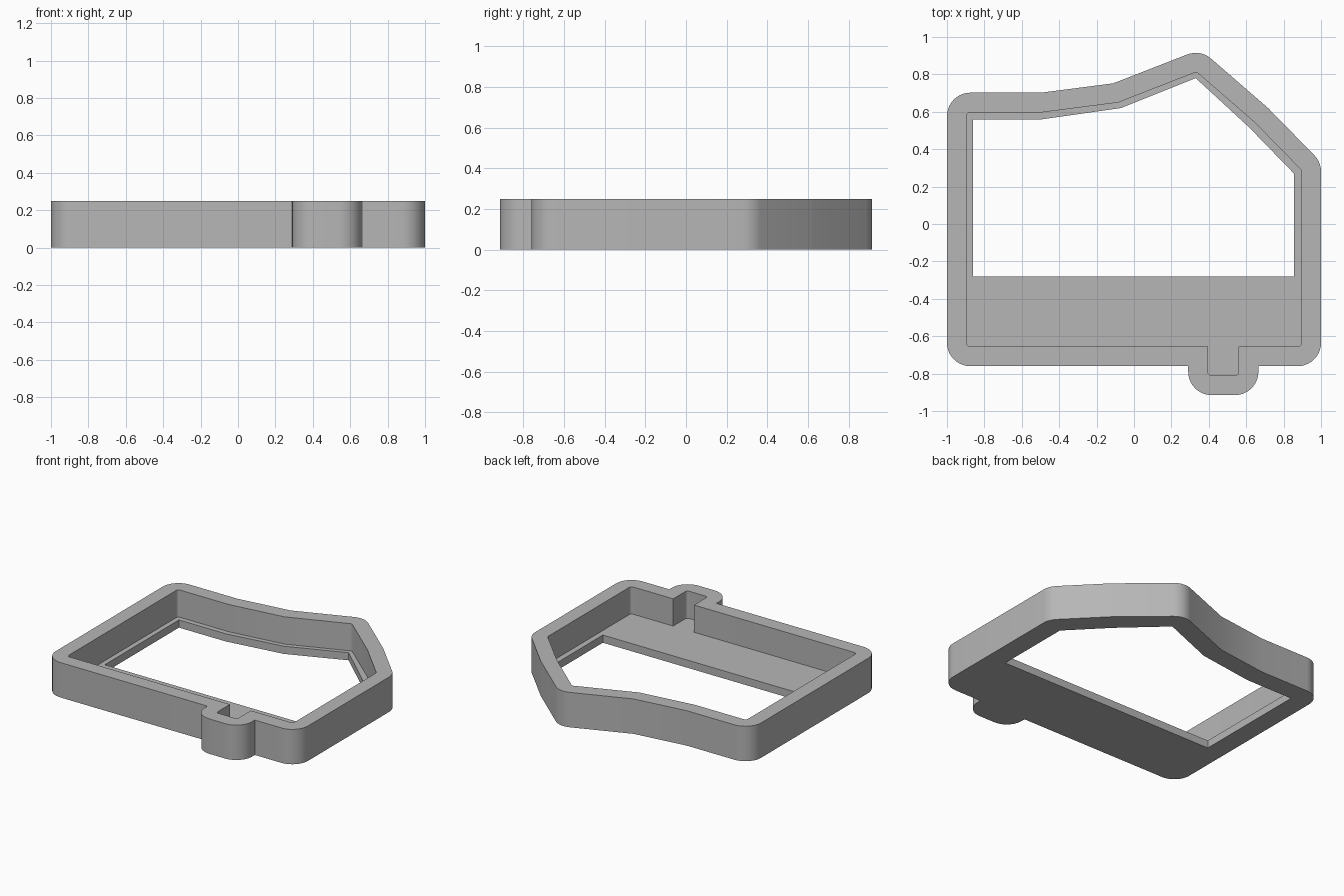
import bpy, bmesh, math
from mathutils import Vector

cube = bpy.data.objects.get("Cube")
if cube:
    bpy.data.objects.remove(cube, do_unlink=True)

HEIGHT, FLOOR = 0.25, 0.055

grey = bpy.data.materials.new("plain grey")
grey.use_nodes = True
grey.diffuse_color = (0.47, 0.47, 0.47, 1)
grey.node_tree.nodes["Principled BSDF"].inputs["Base Color"].default_value = grey.diffuse_color

# Counter-clockwise core outline, including the front notch
core = [(-.875, -.635), (.415, -.635), (.415, -.79), (.54, -.79), (.54, -.635),
        (.875, -.635), (.875, .28), (.63, .53), (.33, .79), (-.08, .63),
        (-.49, .577), (-.875, .577)]

# Opening through the floor
window = [(-.86, -.28), (.855, -.28), (.855, .27), (.615, .517), (.33, .78),
          (-.07, .62), (-.49, .56), (-.86, .56)]


def grow(points, radius, step=math.radians(9)):
    """Offset an outline outwards: round outer corners, mitred inner corners."""
    result = []
    pts = [Vector(p) for p in points]
    for i, p in enumerate(pts):
        d1 = (p - pts[i - 1]).normalized()
        d2 = (pts[(i + 1) % len(pts)] - p).normalized()
        n1, n2 = Vector((d1.y, -d1.x)), Vector((d2.y, -d2.x))
        turn = math.atan2(d1.x * d2.y - d1.y * d2.x, d1.dot(d2))
        if turn > 0:
            count = max(1, round(turn / step))
            start = math.atan2(n1.y, n1.x)
            for k in range(count + 1):
                a = start + turn * k / count
                result.append(p + radius * Vector((math.cos(a), math.sin(a))))
        else:
            result.append(p + (n1 + n2) * radius / (1 + n1.dot(n2)))
    return result


def prism(name, outline, bottom, top):
    """Extrude a flat outline into a solid."""
    bm = bmesh.new()
    base = bm.faces.new([bm.verts.new((p[0], p[1], bottom)) for p in outline])
    ext = bmesh.ops.extrude_face_region(bm, geom=[base])["geom"]
    bmesh.ops.translate(bm, vec=(0, 0, top - bottom),
                        verts=[v for v in ext if isinstance(v, bmesh.types.BMVert)])
    bmesh.ops.recalc_face_normals(bm, faces=bm.faces)
    mesh = bpy.data.meshes.new(name)
    bm.to_mesh(mesh)
    bm.free()
    mesh.materials.append(grey)
    obj = bpy.data.objects.new(name, mesh)
    bpy.context.collection.objects.link(obj)
    return obj


# Solid body, then the pocket and the floor opening cut out of it
frame = prism("tray_frame", grow(core, .125), 0, HEIGHT)
cutters = [prism("pocket_cutter", grow(core, .02), FLOOR, HEIGHT + .1),
           prism("window_cutter", window, -.1, HEIGHT)]

bpy.ops.object.select_all(action='DESELECT')
bpy.context.view_layer.objects.active = frame
frame.select_set(True)
for cutter in cutters:
    cutter.hide_render = True
    cut = frame.modifiers.new(cutter.name, 'BOOLEAN')
    cut.operation = 'DIFFERENCE'
    cut.solver = 'EXACT'
    cut.object = cutter
    bpy.ops.object.modifier_apply(modifier=cut.name)
    bpy.data.objects.remove(cutter, do_unlink=True)

bpy.ops.object.shade_smooth_by_angle(angle=math.radians(30))
